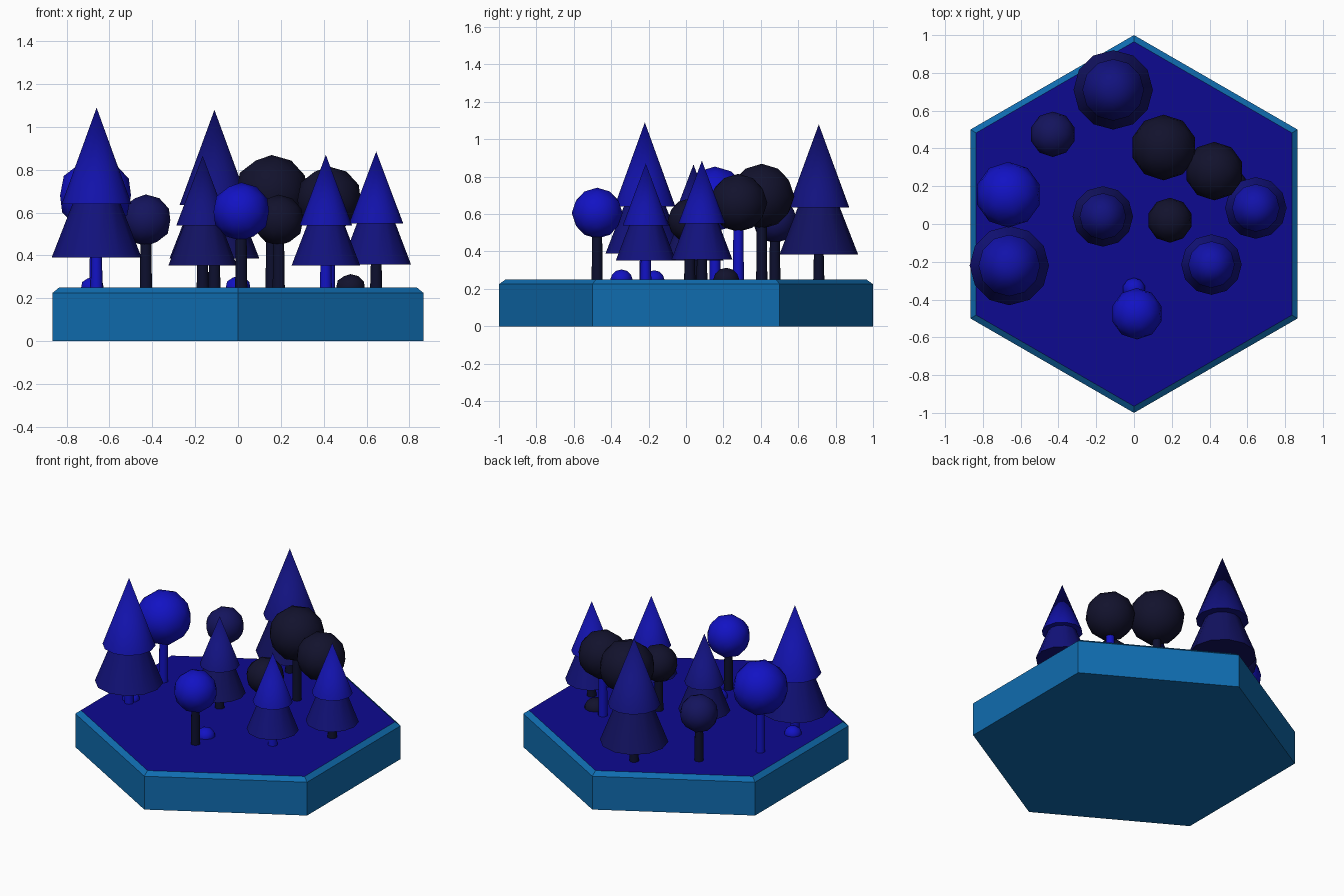
import bpy
import bmesh
import math

cube = bpy.data.objects.get("Cube")
if cube:
    bpy.data.objects.remove(cube, do_unlink=True)


def material(name, r, g, b):
    mat = bpy.data.materials.new(name)
    mat.use_nodes = True
    mat.diffuse_color = (r, g, b, 1)
    mat.node_tree.nodes["Principled BSDF"].inputs["Base Color"].default_value = (r, g, b, 1)
    return mat


BASE = material("base blue", 0.005, 0.15, 0.43)
GROUND = material("ground blue", 0.004, 0.003, 0.28)
BRIGHT = material("bright blue", 0.006, 0.006, 0.55)
PINE_TOP = material("pine upper blue", 0.006, 0.006, 0.4)
PINE_LOW = material("pine lower blue", 0.006, 0.006, 0.2)
DARK_TOP = material("dark pine upper", 0.006, 0.006, 0.21)
DARK_LOW = material("dark pine lower", 0.006, 0.006, 0.12)
NAVY = material("navy", 0.007, 0.007, 0.11)
BLACK = material("blue black", 0.006, 0.006, 0.026)
BARK = material("dark bark", 0.004, 0.005, 0.028)


def finish(name, bm, mats, loc, smooth_angle=None):
    mesh = bpy.data.meshes.new(name)
    bmesh.ops.recalc_face_normals(bm, faces=bm.faces[:])
    bm.to_mesh(mesh)
    bm.free()
    for mat in mats:
        mesh.materials.append(mat)
    obj = bpy.data.objects.new(name, mesh)
    obj.location = loc
    bpy.context.collection.objects.link(obj)
    if smooth_angle:
        bpy.ops.object.select_all(action="DESELECT")
        obj.select_set(True)
        bpy.context.view_layer.objects.active = obj
        bpy.ops.object.shade_smooth_by_angle(angle=math.radians(smooth_angle))
    return obj


def lathe(name, profile, sides, mats, loc, smooth_angle=None):
    """Closed solid of revolution from (radius, height) pairs, bottom to top."""
    bm = bmesh.new()
    rings = []
    for r, z in profile:
        count = sides if r > 0 else 1
        angles = [math.pi / 2 + math.tau * i / sides for i in range(count)]
        rings.append([bm.verts.new((r * math.cos(a), r * math.sin(a), z)) for a in angles])
    for low, high in zip(rings, rings[1:]):
        for i in range(sides):
            j = (i + 1) % sides
            if len(high) == 1:
                bm.faces.new((low[i], low[j], high[0]))
            else:
                bm.faces.new((low[i], low[j], high[j], high[i]))
    bm.faces.new(rings[0])
    if len(rings[-1]) > 1:
        top = bm.faces.new(rings[-1])
        top.material_index = len(mats) - 1
    return finish(name, bm, mats, loc, smooth_angle)


def ball(name, radius, mat, loc, squash=1.0):
    bm = bmesh.new()
    bmesh.ops.create_icosphere(bm, subdivisions=2, radius=radius)
    bmesh.ops.scale(bm, vec=(1, 1, squash), verts=bm.verts[:])
    return finish(name, bm, [mat], loc, 60)


FLOOR = 0.25


def trunk(name, x, y, top, mat):
    lathe(name, [(0.03, FLOOR - 0.01), (0.025, top)], 10, [mat], (x, y, 0), 50)


def pine(name, x, y, apex, skirt, waist, r_low, r_up, upper, lower, bark):
    trunk(name + "_trunk", x, y, skirt + 0.05, bark)
    lathe(name + "_lower_tier", [(r_low, skirt), (r_low * 0.48, waist + 0.03)],
          12, [lower], (x, y, 0), 50)
    lathe(name + "_upper_tier", [(r_up, waist), (0, apex)], 12, [upper], (x, y, 0), 50)


def round_tree(name, x, y, z, radius, mat, bark):
    trunk(name + "_trunk", x, y, z, bark)
    ball(name + "_crown", radius, mat, (x, y, z))


# Hexagonal base with a chamfered rim and a coloured top
lathe("hexagon_base", [(1, 0), (1, 0.225), (0.965, FLOOR)], 6, [BASE, GROUND], (0, 0, 0))

# Two-tier pines
pine("back_pine", -0.11, 0.71, 1.08, 0.385, 0.635, 0.21, 0.163, DARK_TOP, DARK_LOW, BARK)
pine("right_pine", -0.66, -0.22, 1.09, 0.39, 0.64, 0.21, 0.163, PINE_TOP, PINE_LOW, BRIGHT)
pine("middle_pine", -0.165, 0.04, 0.865, 0.353, 0.54, 0.16, 0.123, DARK_TOP, DARK_LOW, BARK)
pine("front_pine", 0.41, -0.215, 0.87, 0.353, 0.54, 0.16, 0.123, PINE_TOP, PINE_LOW, BRIGHT)
pine("left_pine", 0.645, 0.085, 0.885, 0.357, 0.55, 0.163, 0.126, PINE_TOP, PINE_LOW, BARK)

# Round-crowned trees
round_tree("right_round_tree", -0.665, 0.155, 0.68, 0.174, BRIGHT, BRIGHT)
round_tree("left_round_tree", 0.425, 0.28, 0.66, 0.155, BLACK, BRIGHT)
round_tree("back_round_tree", 0.157, 0.405, 0.695, 0.174, BLACK, BARK)
round_tree("middle_round_tree", 0.19, 0.02, 0.565, 0.119, BLACK, BARK)
round_tree("back_right_round_tree", -0.43, 0.475, 0.565, 0.12, NAVY, BARK)
round_tree("front_round_tree", 0.015, -0.475, 0.605, 0.136, BRIGHT, BARK)

# Low bushes half sunk in the ground
for name, x, y, r, mat in (("front_bush", 0.0, -0.345, 0.06, BRIGHT),
                           ("right_bush", -0.68, -0.17, 0.055, BRIGHT),
                           ("left_bush", 0.525, 0.215, 0.07, BLACK)):
    ball(name, r, mat, (x, y, FLOOR), 0.9)
